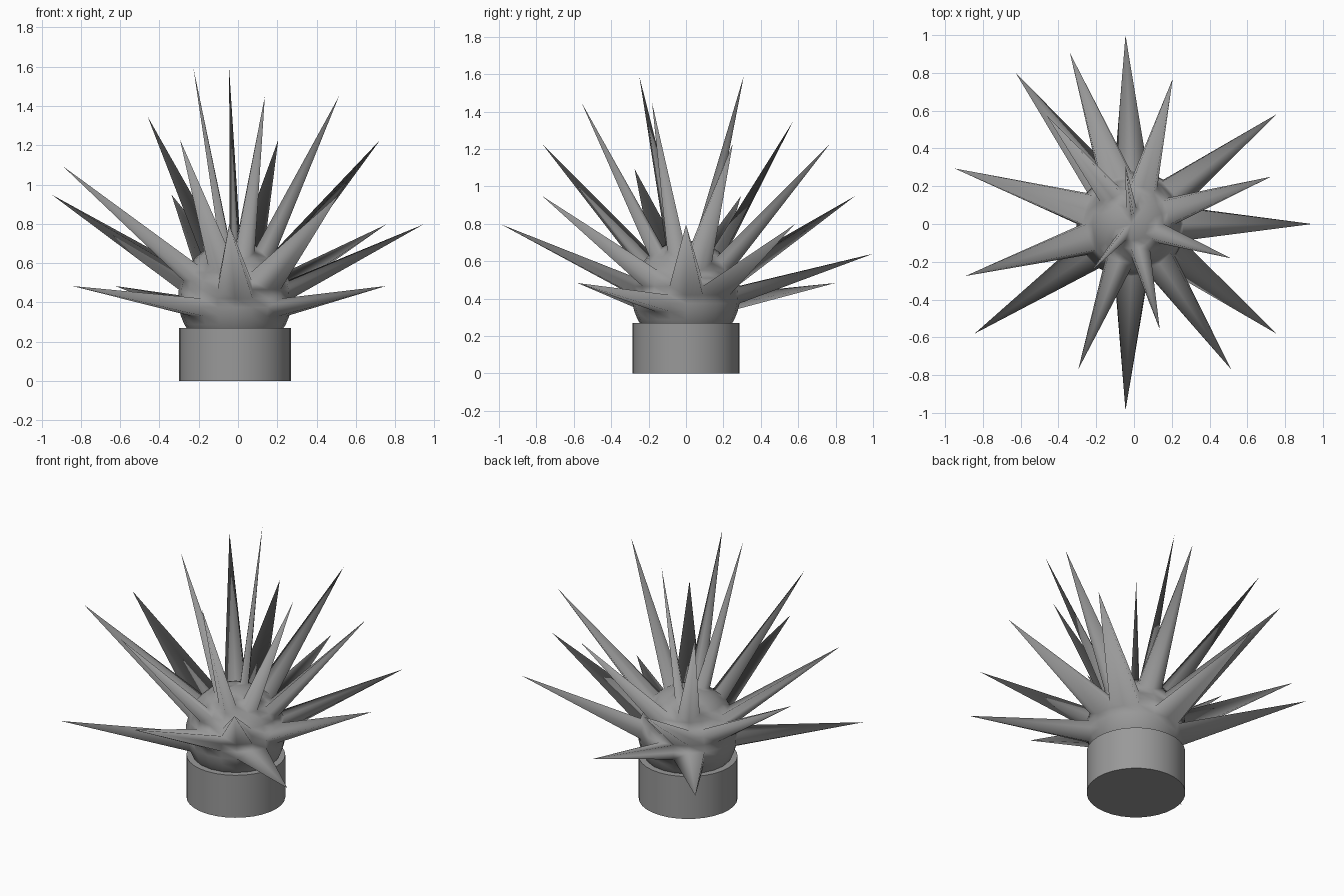
import bpy, bmesh, math
from mathutils import Vector

cube = bpy.data.objects.get("Cube")
if cube:
    bpy.data.objects.remove(cube)

SEGMENTS = RINGS = 20
BALL_CENTRE, BALL_RADIUS = Vector((-0.015, 0, 0.42)), 0.29
TIP_CENTRE, TIP_RADIUS = Vector((-0.045, 0, 0.64)), 1.0

grey = bpy.data.materials.new("plain grey")
grey.use_nodes = True
colour = (0.32, 0.32, 0.32, 1)
grey.diffuse_color = colour
grey.node_tree.nodes["Principled BSDF"].inputs["Base Color"].default_value = colour


def direction(segment, ring):
    """Unit vector of a grid point on a sphere."""
    a = 2 * math.pi * segment / SEGMENTS
    p = math.pi * ring / RINGS
    return Vector((math.sin(p) * math.cos(a), math.sin(p) * math.sin(a), math.cos(p)))


def add_object(name, bm):
    mesh = bpy.data.meshes.new(name)
    bm.to_mesh(mesh)
    bm.free()
    mesh.materials.append(grey)
    obj = bpy.data.objects.new(name, mesh)
    bpy.context.collection.objects.link(obj)
    bpy.ops.object.select_all(action='DESELECT')
    obj.select_set(True)
    bpy.context.view_layer.objects.active = obj
    return obj


# Pot: a plain closed cylinder
bm = bmesh.new()
bmesh.ops.create_cone(bm, cap_ends=True, segments=32, radius1=0.285, radius2=0.285, depth=0.27)
bmesh.ops.translate(bm, verts=bm.verts, vec=(-0.015, 0, 0.135))
add_object("pot", bm)
bpy.ops.object.shade_smooth_by_angle(angle=math.radians(40))

# Spiky ball: single grid points of a sphere pulled out to a larger sphere
spikes = {0: [9], 1: [6], 2: [9], 4: [6], 5: [2, 10], 6: [8], 7: [5, 11], 9: [8],
          11: [7], 12: [11], 13: [2], 14: [6], 15: [9], 16: [4], 17: [8], 18: [11], 19: [4]}
bm = bmesh.new()
bmesh.ops.create_uvsphere(bm, u_segments=SEGMENTS, v_segments=RINGS, radius=1)
pulled = []
for segment, rings in spikes.items():
    for ring in rings:
        d = direction(segment, ring)
        pulled.append((min(bm.verts, key=lambda v: (v.co - d).length), d))
for v in bm.verts:
    v.co = BALL_CENTRE + v.co * BALL_RADIUS
for v, d in pulled:
    v.co = TIP_CENTRE + d * TIP_RADIUS
add_object("spiky_ball", bm)
bpy.ops.object.shade_smooth()
